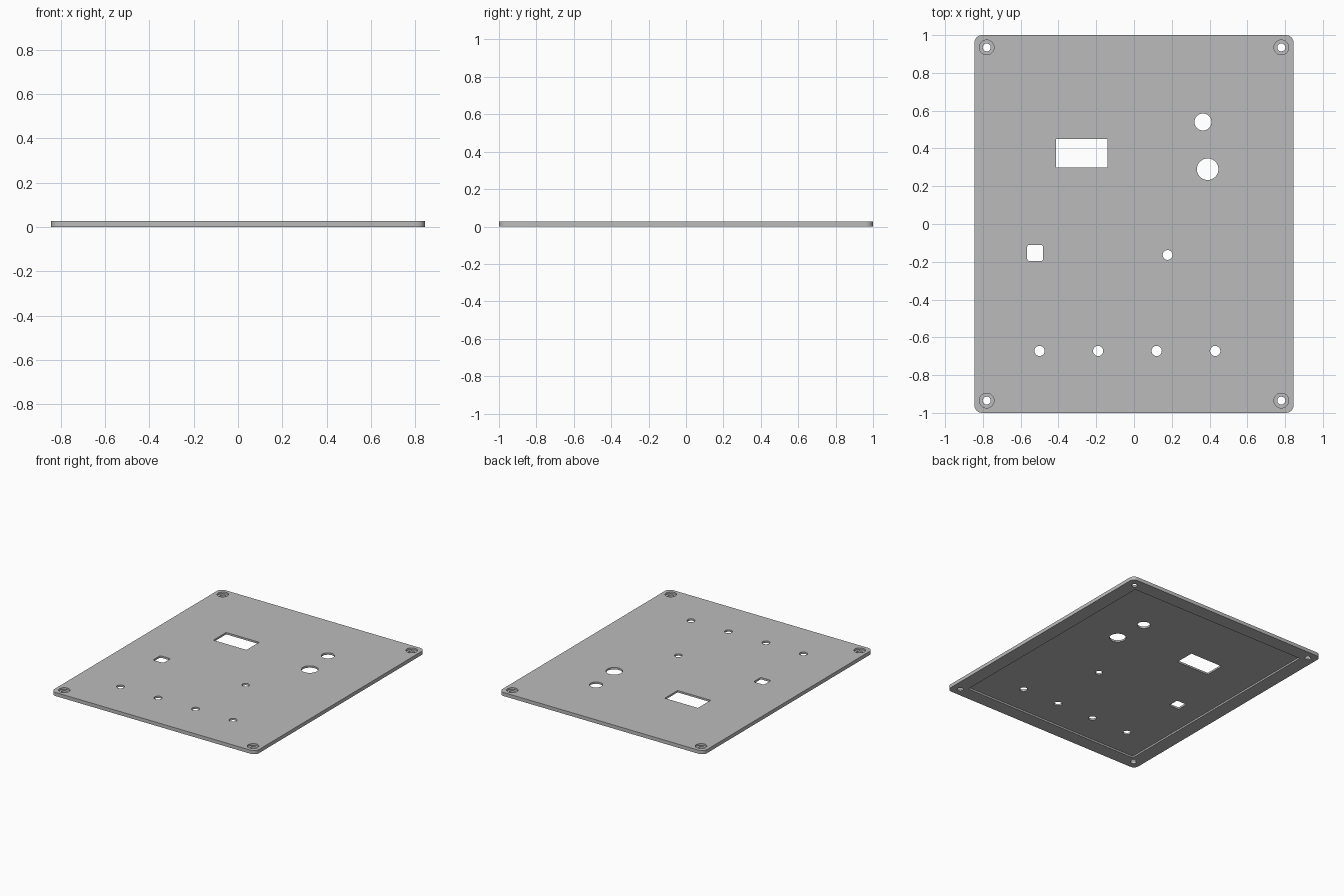
import bpy, bmesh, math

if "Cube" in bpy.data.objects:
    bpy.data.objects.remove(bpy.data.objects["Cube"])

T = 0.027                     # plate thickness
STEP = 0.013                  # depth of the underside recess and counterbores

grey = bpy.data.materials.new("panel grey")
grey.diffuse_color = (0.5, 0.5, 0.5, 1)
grey.use_nodes = True
grey.node_tree.nodes["Principled BSDF"].inputs["Base Color"].default_value = grey.diffuse_color


def rounded_rect(w, h, r, n=6):
    """Outline of a rectangle centred on the origin; r = 0 gives sharp corners."""
    if r == 0:
        return [(w/2, h/2), (-w/2, h/2), (-w/2, -h/2), (w/2, -h/2)]
    pts = []
    for q, (sx, sy) in enumerate([(1, 1), (-1, 1), (-1, -1), (1, -1)]):
        for i in range(n + 1):
            a = math.pi/2 * (q + i/n)
            pts.append((sx*(w/2 - r) + r*math.cos(a), sy*(h/2 - r) + r*math.sin(a)))
    return pts


def circle(r, n=40):
    return [(r*math.cos(2*math.pi*i/n), r*math.sin(2*math.pi*i/n)) for i in range(n)]


def prism(name, outline, x, y, z0, z1):
    bm = bmesh.new()
    base = bm.faces.new([bm.verts.new((x + px, y + py, z0)) for px, py in outline])
    top = bmesh.ops.extrude_face_region(bm, geom=[base])["geom"]
    bmesh.ops.translate(bm, vec=(0, 0, z1 - z0),
                        verts=[v for v in top if isinstance(v, bmesh.types.BMVert)])
    bmesh.ops.recalc_face_normals(bm, faces=bm.faces)
    me = bpy.data.meshes.new(name)
    bm.to_mesh(me)
    bm.free()
    me.materials.append(grey)
    ob = bpy.data.objects.new(name, me)
    bpy.context.collection.objects.link(ob)
    return ob


panel = prism("panel", rounded_rect(1.69, 2.0, 0.04), 0, 0, 0, T)


def cut(outline, x, y, z0=-0.1, z1=0.1):
    cutter = prism("cutter", outline, x, y, z0, z1)
    cutter.hide_render = True
    mod = panel.modifiers.new("cut", 'BOOLEAN')
    mod.operation = 'DIFFERENCE'
    mod.solver = 'EXACT'
    mod.object = cutter
    bpy.context.view_layer.objects.active = panel
    bpy.ops.object.modifier_apply(modifier=mod.name)
    bpy.data.objects.remove(cutter)


# Recess on the underside
cut(rounded_rect(1.69 - 0.21, 2.0 - 0.21, 0), 0, 0, -0.1, STEP)

# Counterbored screw holes in the corners
for sx in (-1, 1):
    for sy in (-1, 1):
        cut(circle(0.039), sx*0.78, sy*0.935, T - STEP, 0.1)
        cut(circle(0.021), sx*0.78, sy*0.935)

# Display window and rounded switch opening
cut(rounded_rect(0.273, 0.15, 0), -0.276, 0.374)
cut(rounded_rect(0.085, 0.085, 0.012), -0.523, -0.153)

# Round openings
for x, y, r in [(0.365, 0.54, 0.045), (0.39, 0.29, 0.057), (0.178, -0.164, 0.026)]:
    cut(circle(r), x, y)

# Row of knob holes
for i in range(4):
    cut(circle(0.027), -0.5 + 0.31*i, -0.672)

panel.select_set(True)
bpy.context.view_layer.objects.active = panel
bpy.ops.object.shade_smooth_by_angle(angle=math.radians(30))
